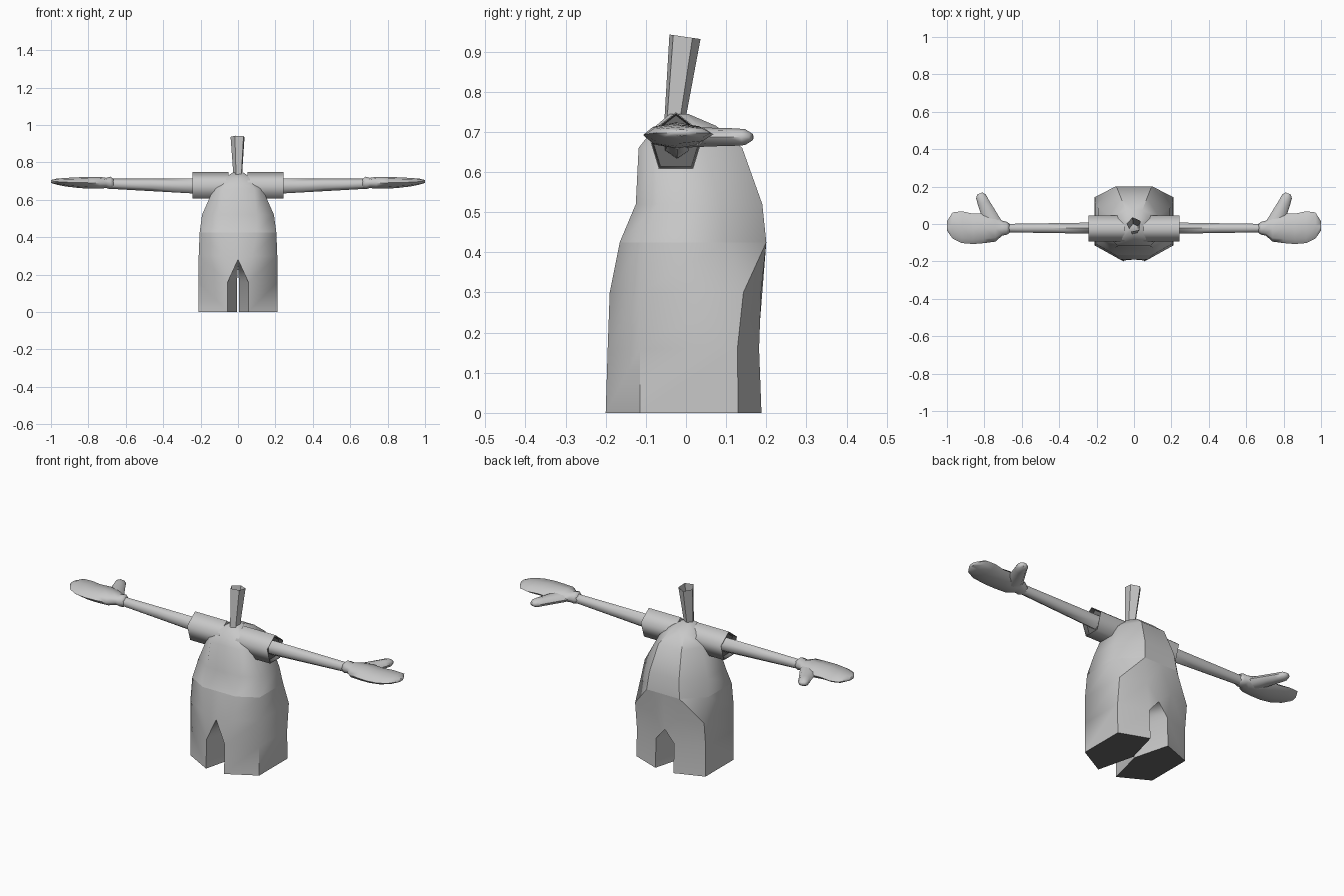
import bpy, bmesh, math
from mathutils import Vector

if "Cube" in bpy.data.objects:
    bpy.data.objects.remove(bpy.data.objects["Cube"])


def material(name, value):
    m = bpy.data.materials.new(name)
    m.diffuse_color = (value, value, value, 1)
    m.use_nodes = True
    m.node_tree.nodes["Principled BSDF"].inputs["Base Color"].default_value = m.diffuse_color
    return m


MATS = [material("light grey", 0.58), material("dark grey", 0.14)]


def finish(name, bm, mirror=True, angle=30):
    """Turn a bmesh into a named object, optionally mirrored across x."""
    bmesh.ops.recalc_face_normals(bm, faces=bm.faces)
    for f in bm.faces:
        f.smooth = True
    me = bpy.data.meshes.new(name)
    bm.to_mesh(me)
    bm.free()
    ob = bpy.data.objects.new(name, me)
    bpy.context.collection.objects.link(ob)
    for m in MATS:
        me.materials.append(m)
    bpy.ops.object.select_all(action='DESELECT')
    ob.select_set(True)
    bpy.context.view_layer.objects.active = ob
    if mirror:
        mod = ob.modifiers.new("mirror", 'MIRROR')
        mod.merge_threshold = 0.0005
        bpy.ops.object.modifier_apply(modifier="mirror")
    if angle:
        bpy.ops.object.shade_smooth_by_angle(angle=math.radians(angle))
    return ob


def loft(bm, rings, cap_start=True, cap_end=True):
    """Skin a list of closed rings of points and return the faces."""
    loops = [[bm.verts.new(p) for p in r] for r in rings]
    n = len(loops[0])
    faces = []
    for a, b in zip(loops, loops[1:]):
        for i in range(n):
            j = (i + 1) % n
            faces.append(bm.faces.new((a[i], a[j], b[j], b[i])))
    if cap_start:
        faces.append(bm.faces.new(loops[0]))
    if cap_end:
        faces.append(bm.faces.new(loops[-1]))
    return faces


def section(centre, u, v, n, turn=0.0):
    """Elliptical ring of n points with half axes u and v."""
    c, u, v = Vector(centre), Vector(u), Vector(v)
    return [c + u * math.sin(turn + math.tau * i / n) + v * math.cos(turn + math.tau * i / n)
            for i in range(n)]


# Body with two legs: half the outline at each height, front to back
# (z, front x, front y, side x, side front y, side back y, back x, back y)
levels = [
    (0.00, .055, -.200, .210, -.115, .130, .055, .188),
    (0.16, .055, -.195, .210, -.115, .128, .055, .182),
    (0.30, .075, -.190, .210, -.115, .143, .075, .187),
    (0.425, .100, -.165, .205, -.105, .100, .100, .200),
    (0.52, .100, -.125, .192, -.070, .085, .090, .190),
    (0.66, .085, -.118, .130, -.075, .045, .070, .140),
    (0.715, .058, -.075, .075, -.050, .030, .045, .075),
    (0.745, .020, -.040, .030, -.030, .000, .020, .005),
]
bm = bmesh.new()
rows = []
for z, fx, fy, sx, s1, s2, bx, by in levels:
    rows.append([bm.verts.new(p) for p in
                 ((fx, fy, z), (sx, s1, z), (sx, s2, z), (bx, by, z))])
for r, (a, b) in enumerate(zip(rows, rows[1:])):
    for i in range(3):
        if (r, i) == (2, 2):    # back corner runs diagonally to the waist
            bm.faces.new((a[2], a[3], b[3]))
            bm.faces.new((a[2], b[3], b[2]))
        else:
            bm.faces.new((a[i], a[i + 1], b[i + 1], b[i]))

# Front and back strips up to the centre line
crotch_front = bm.verts.new((0, -.19, .28))
crotch_back = bm.verts.new((0, .184, .225))
fronts, backs = [crotch_front], [crotch_back]
for lv in levels[3:]:
    fronts.append(bm.verts.new((0, lv[2], lv[0])))
    backs.append(bm.verts.new((0, lv[7], lv[0])))
for col, k in ((fronts, 0), (backs, 3)):
    bm.faces.new((rows[1][k], rows[2][k], col[0]))
    bm.faces.new((rows[2][k], rows[3][k], col[1], col[0]))
    for i in range(1, len(col) - 1):
        bm.faces.new((rows[i + 2][k], rows[i + 3][k], col[i + 1], col[i]))
bm.faces.new([fronts[-1]] + rows[-1] + [backs[-1]])

# Inner leg walls, crotch and dark soles
inner = [bm.verts.new((.005, 0, z)) for z in (0, .16)]
crotch_mid = bm.verts.new((0, 0, .27))
for k, top in ((0, crotch_front), (3, crotch_back)):
    bm.faces.new((rows[0][k], rows[1][k], inner[1], inner[0]))
    bm.faces.new((rows[1][k], top, crotch_mid, inner[1]))
sole = bm.faces.new(rows[0] + [inner[0]])
sole.material_index = 1

# Sharp creases: leg corners, waist seam and back corners
waist = [fronts[1]] + rows[3] + [backs[1]]
creases = list(zip(rows[0], rows[1])) + list(zip(waist, waist[1:]))
creases += [(inner[0], inner[1]), (inner[1], crotch_mid), (rows[1][0], crotch_front),
            (rows[1][3], crotch_back), (rows[1][2], rows[2][2]), (rows[2][2], rows[3][3])]
creases += [(rows[i][3], rows[i + 1][3]) for i in range(3, 6)]
for a, b in creases:
    bm.edges.get((a, b)).smooth = False
for e in sole.edges:
    e.smooth = False
finish("body", bm, angle=None)

# Flared five-sided stalk on top, open at its upper end
bm = bmesh.new()
loft(bm, [section((0, -.028, .735), (.025, 0, 0), (0, .028, 0), 5, -.2),
          section((0, -.004, .937), (.040, 0, 0), (0, .041, -.006), 5, -.2)],
     cap_end=False)
finish("stalk", bm, mirror=False)

# Five-sided sleeves with a dark recessed cuff
bm = bmesh.new()
cuff = [section((x, -.025, .671), (0, .073 * s, 0), (0, 0, .078 * s), 5)
        for x, s in ((.05, 1), (.244, 1), (.244, .96), (.222, .90))]
for f in loft(bm, cuff)[10:]:
    if f.calc_center_median().x > .2:
        f.material_index = 1
finish("sleeves", bm, angle=80)

# Tapered arms
bm = bmesh.new()
loft(bm, [section((x, -.022, z), (0, r, 0), (0, 0, h), 6)
          for x, z, r, h in ((.10, .672, .036, .042), (.244, .674, .034, .040),
                             (.46, .680, .030, .034), (.69, .686, .026, .027))])
finish("arms", bm, angle=65)

# Mitten hands: (x, low y, high y, mid z, half thickness)
palm = [(.665, -.048, .002, .686, .024), (.682, -.058, .012, .690, .034),
        (.705, -.062, .018, .690, .027), (.740, -.094, .040, .691, .032),
        (.800, -.102, .058, .691, .032), (.860, -.107, .055, .692, .028),
        (.920, -.102, .068, .694, .023), (.970, -.078, .062, .697, .016),
        (1.00, -.035, .014, .698, .008)]
bm = bmesh.new()
loft(bm, [section((x, (a + b) / 2, z), (0, (b - a) / 2, 0), (0, 0, h), 8)
          for x, a, b, z, h in palm])
finish("hands", bm, angle=60)

# Thumbs
bm = bmesh.new()
loft(bm, [section((x, y, .687), (r * .93, -r * .37, 0), (0, 0, h), 8)
          for x, y, r, h in ((.755, .00, .050, .026), (.784, .07, .038, .023),
                             (.805, .115, .032, .022), (.818, .147, .028, .020),
                             (.825, .163, .015, .010))])
finish("thumbs", bm, angle=60)
